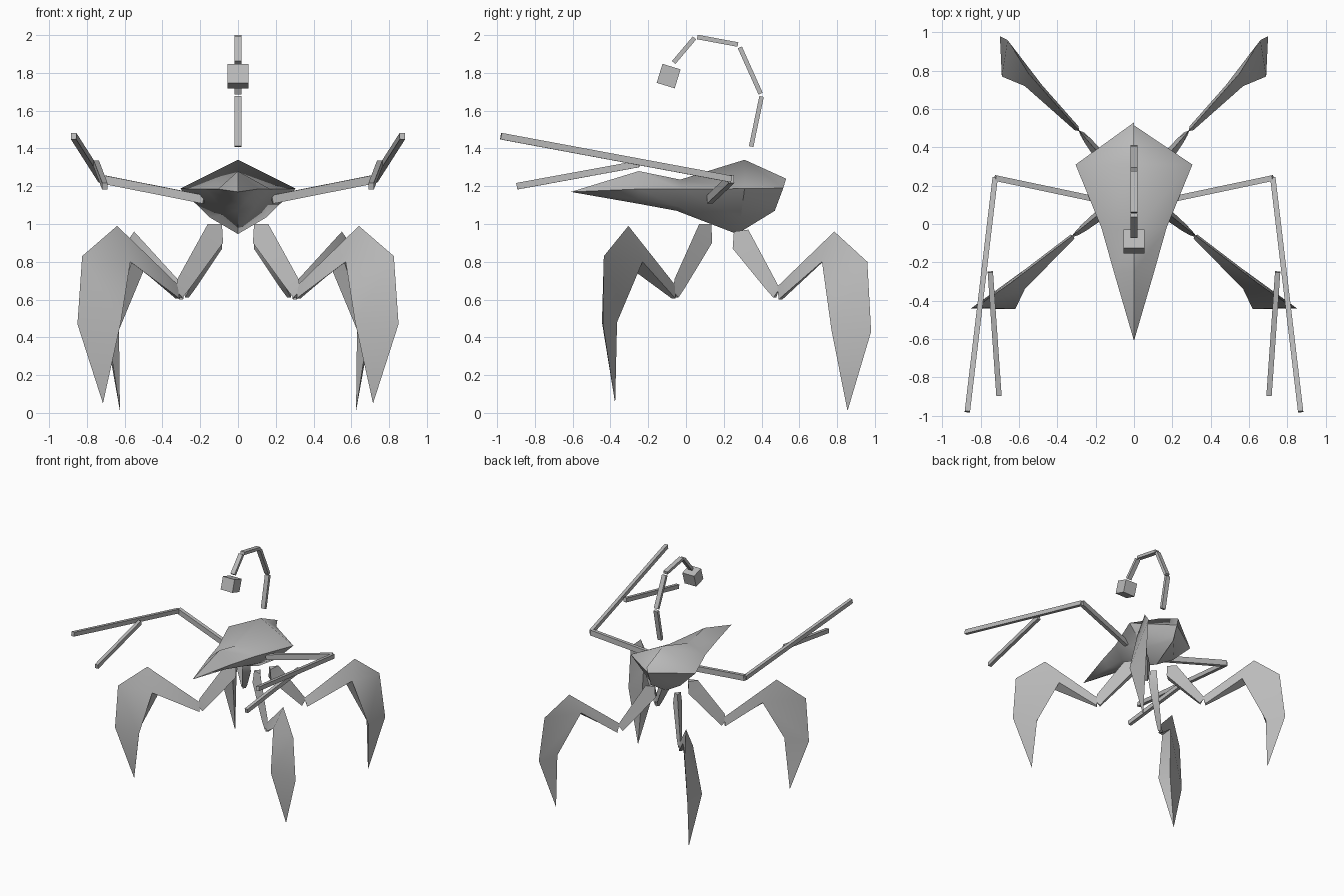
import bpy, bmesh, math
from mathutils import Vector, Matrix

cube = bpy.data.objects.get("Cube")
if cube:
    bpy.data.objects.remove(cube, do_unlink=True)

grey = bpy.data.materials.new("plain grey")
grey.use_nodes = True
grey.diffuse_color = (0.5, 0.5, 0.5, 1)
grey.node_tree.nodes["Principled BSDF"].inputs["Base Color"].default_value = (0.5, 0.5, 0.5, 1)


def finish(bm, name, smooth=None):
    """Turn a bmesh into a coloured object, smooth below the given angle."""
    bmesh.ops.recalc_face_normals(bm, faces=bm.faces)
    mesh = bpy.data.meshes.new(name)
    bm.to_mesh(mesh)
    bm.free()
    mesh.materials.append(grey)
    obj = bpy.data.objects.new(name, mesh)
    bpy.context.collection.objects.link(obj)
    if smooth:
        bpy.ops.object.select_all(action='DESELECT')
        obj.select_set(True)
        bpy.context.view_layer.objects.active = obj
        bpy.ops.object.shade_smooth_by_angle(angle=math.radians(smooth))
    return obj


def loft(name, rings, smooth, cap=False):
    """Skin a list of equal-sized rings; coincident points are merged."""
    bm = bmesh.new()
    rows = [[bm.verts.new(p) for p in ring] for ring in rings]
    n = len(rows[0])
    for a, b in zip(rows, rows[1:]):
        for i in range(n):
            j = (i + 1) % n
            bm.faces.new((a[i], a[j], b[j], b[i]))
    if cap:
        bm.faces.new(rows[0])
        bm.faces.new(rows[-1])
    bmesh.ops.remove_doubles(bm, verts=bm.verts, dist=0.0005)
    bmesh.ops.dissolve_degenerate(bm, edges=bm.edges, dist=0.0005)
    return finish(bm, name, smooth)


def beam(name, start, end, width, height):
    """Square bar between two points."""
    a, b = Vector(start), Vector(end)
    d = b - a
    mat = (Matrix.Translation((a + b) / 2) @ d.to_track_quat('Y', 'Z').to_matrix().to_4x4()
           @ Matrix.Diagonal((width, d.length, height, 1)))
    bm = bmesh.new()
    bmesh.ops.create_cube(bm, size=1, matrix=mat)
    return finish(bm, name)


# Body: half sections from ridge to keel, mirrored into closed rings
sections = [
    [(0, -0.61, 1.17)] * 4,
    [(0, -0.25, 1.28), (0.105, -0.25, 1.185), (0.05, -0.25, 1.13), (0, -0.25, 1.107)],
    [(0, -0.03, 1.235), (0.17, -0.02, 1.185), (0.09, -0.04, 1.09), (0, -0.05, 1.07)],
    [(0, 0.31, 1.34), (0.305, 0.31, 1.187), (0.15, 0.29, 1.035), (0, 0.27, 0.947)],
    [(0, 0.53, 1.24), (0, 0.515, 1.19), (0, 0.485, 1.11), (0, 0.47, 1.07)],
]
loft("body", [s + [(-x, y, z) for x, y, z in s[2:0:-1]] for s in sections], 50)


# Legs: triangular sections, one outer ridge point and an inner pair
def pair(centre, across, half):
    c, v = Vector(centre), Vector(across).normalized() * half
    return c + v, c - v


def thigh(outer, inner, across):
    o0, o1, o2 = map(Vector, outer)
    i0, i1, i2 = map(Vector, inner)
    return [(o0, *pair(i0, across, 0.025)),
            (o0.lerp(o1, 0.2), *pair(i1, across, 0.035)),
            (o1, *pair(i1.lerp(i2, 0.8), across, 0.02)),
            (o2, *pair(i2, across, 0.012))]


front_thigh = thigh([(0.16, 0.07, 1.0), (0.32, -0.06, 0.71), (0.33, -0.07, 0.65)],
                    [(0.10, 0.115, 1.0), (0.10, 0.11, 0.90), (0.30, -0.05, 0.61)], (0.6, 0.8, 0))
rear_thigh = thigh([(0.15, 0.33, 0.97), (0.285, 0.485, 0.68), (0.29, 0.49, 0.65)],
                   [(0.11, 0.27, 0.96), (0.11, 0.27, 0.87), (0.27, 0.47, 0.61)], (0.75, -0.65, 0))


def shin(start, knee, shoulder, bend, tip, elbow, calf):
    return [start, (knee, *elbow), (shoulder, *elbow), (bend, *calf), (tip, tip, tip)]


front_shin = shin([(0.32, -0.06, 0.68), (0.31, -0.075, 0.605), (0.33, -0.055, 0.605)],
                  (0.64, -0.305, 0.99), (0.825, -0.435, 0.83), (0.85, -0.44, 0.47),
                  (0.715, -0.375, 0.05),
                  [(0.57, -0.34, 0.80), (0.56, -0.23, 0.80)],
                  [(0.62, -0.445, 0.48), (0.67, -0.365, 0.48)])
rear_shin = shin([(0.285, 0.485, 0.67), (0.31, 0.49, 0.60), (0.29, 0.51, 0.60)],
                 (0.55, 0.785, 0.96), (0.66, 0.96, 0.80), (0.70, 0.98, 0.43),
                 (0.625, 0.855, 0.01),
                 [(0.57, 0.72, 0.80), (0.48, 0.725, 0.80)],
                 [(0.69, 0.77, 0.44), (0.63, 0.83, 0.44)])

for side, sx in (("left", 1), ("right", -1)):
    def flip(p):
        return (p[0] * sx, p[1], p[2])

    for part, rings in (("front_thigh", front_thigh), ("front_shin", front_shin),
                        ("rear_thigh", rear_thigh), ("rear_shin", rear_shin)):
        loft(f"{side}_{part}", [[flip(p) for p in r] for r in rings], 45, cap="thigh" in part)

    # Forked arms
    elbow = (0.725, 0.24, 1.238)
    beam(f"{side}_upper_arm", flip((0.18, 0.125, 1.13)), flip(elbow), 0.03, 0.045)
    beam(f"{side}_long_claw", flip(elbow), flip((0.87, -0.98, 1.465)), 0.028, 0.035)
    beam(f"{side}_short_claw", flip((0.75, -0.25, 1.318)), flip((0.705, -0.895, 1.2)), 0.028, 0.035)

# Arched tail made of separate bars, with a block at the end
tail = [((0.345, 1.41), (0.4, 1.675)), ((0.395, 1.69), (0.285, 1.935)),
        ((0.275, 1.95), (0.06, 1.99)), ((0.045, 1.985), (-0.065, 1.855))]
for i, (a, b) in enumerate(tail):
    beam(f"tail_bar_{i + 1}", (0, *a), (0, *b), 0.038, 0.024)
slope = Vector((0, math.cos(math.radians(17)), -math.sin(math.radians(17)))) * 0.05
tip = Vector((0, -0.092, 1.783))
beam("tail_block", tip - slope, tip + slope, 0.11, 0.105)
